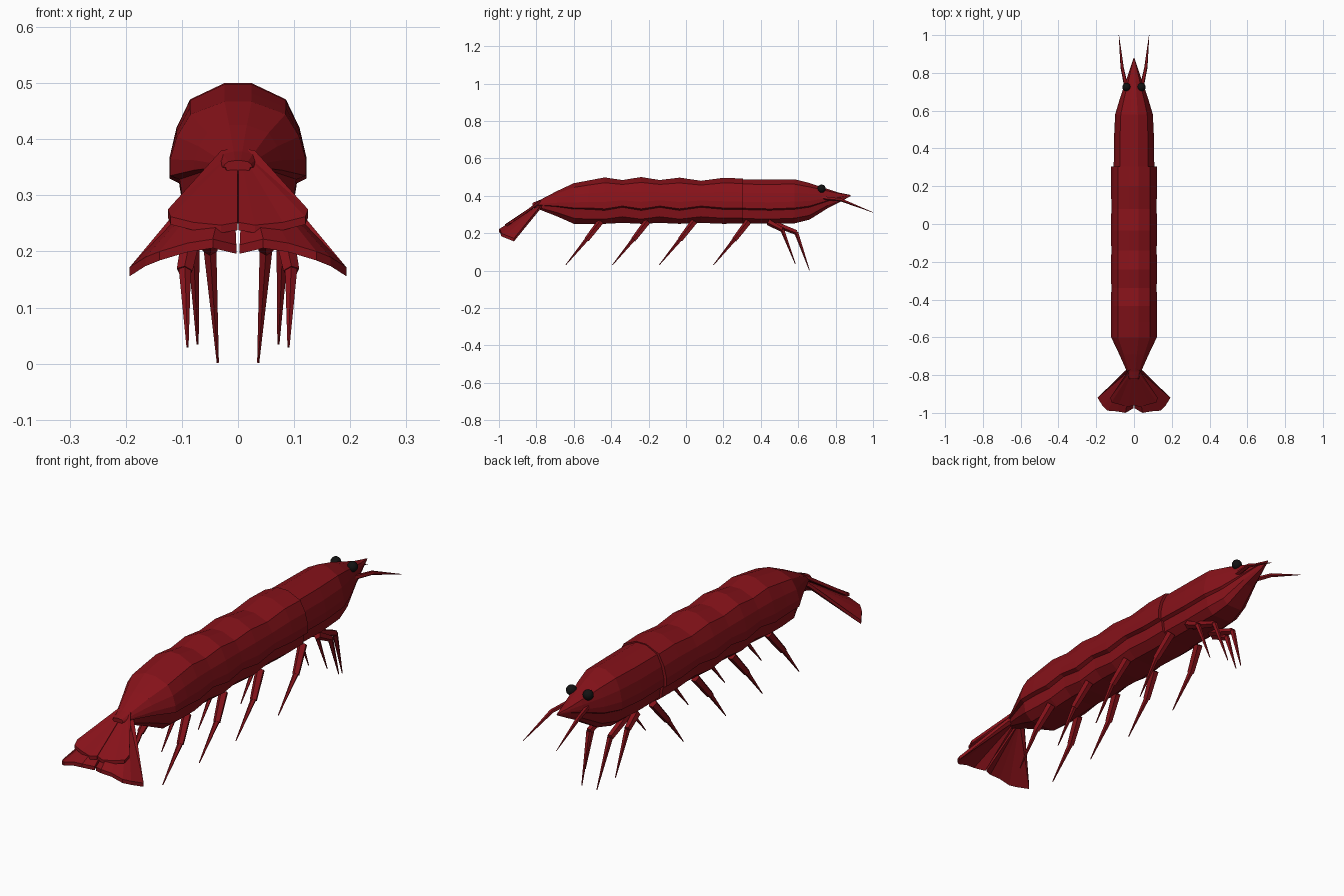
import bpy, bmesh
from mathutils import Vector

if "Cube" in bpy.data.objects:
    bpy.data.objects.remove(bpy.data.objects["Cube"])


def material(name, color):
    m = bpy.data.materials.new(name)
    m.diffuse_color = color
    m.use_nodes = True
    m.node_tree.nodes["Principled BSDF"].inputs["Base Color"].default_value = m.diffuse_color
    return m


RED = material("red_shell", (0.24, 0.006, 0.01, 1))
BLACK = material("eye_black", (0.006, 0.006, 0.006, 1))


def finish(name, bm, mat=RED):
    bmesh.ops.recalc_face_normals(bm, faces=bm.faces)
    me = bpy.data.meshes.new(name)
    bm.to_mesh(me)
    bm.free()
    me.materials.append(mat)
    ob = bpy.data.objects.new(name, me)
    bpy.context.collection.objects.link(ob)
    return ob


def loft(name, rings, mat=RED):
    """Skin a list of equal-length closed rings and cap both ends."""
    bm = bmesh.new()
    vs = [[bm.verts.new(p) for p in r] for r in rings]
    n = len(vs[0])
    for a, b in zip(vs, vs[1:]):
        for i in range(n):
            j = (i + 1) % n
            bm.faces.new((a[i], a[j], b[j], b[i]))
    bm.faces.new(vs[0])
    bm.faces.new(vs[-1])
    return finish(name, bm, mat)


def section(y, w, top, edge, low, bottom):
    """Arched shell with a stepped lower edge and a narrower belly."""
    h = top - edge
    half = [(.2 * w, top), (.7 * w, edge + .83 * h), (.9 * w, edge + .53 * h),
            (w, edge + .22 * h), (w, edge), (.86 * w, edge - .05 * h),
            (.8 * w, low), (.5 * w, bottom)]
    return [(x, y, z) for x, z in half] + [(-x, y, z) for x, z in reversed(half)]


def limb(name, points, radii, sides=5):
    """Tapered low-poly tube through points."""
    from math import cos, sin, tau
    pts = [Vector(p) for p in points]
    rings = []
    for i, p in enumerate(pts):
        d = (pts[min(i + 1, len(pts) - 1)] - pts[max(i - 1, 0)]).normalized()
        u = d.cross(Vector((1, 0, 0))).normalized()
        v = d.cross(u)
        rings.append([p + radii[i] * (cos(tau * k / sides) * u + sin(tau * k / sides) * v)
                      for k in range(sides)])
    return loft(name, rings)


def plate(name, points, thick):
    """Thin fan blade: centre ridge first, outline after, thickened downward."""
    bm = bmesh.new()
    top = [bm.verts.new(p) for p in points]
    low = [bm.verts.new((x, y, z - thick)) for x, y, z in points]
    n = len(points)
    for i in range(1, n - 1):
        bm.faces.new((top[0], top[i], top[i + 1]))
        bm.faces.new((low[0], low[i + 1], low[i]))
    for i in range(n):
        j = (i + 1) % n
        bm.faces.new((top[i], low[i], low[j], top[j]))
    return finish(name, bm)


# Segmented abdomen: y, half width, top, shell edge, belly side, bottom
abdomen = [
    (.305, .121, .492, .335, .28, .252), (.20, .121, .496, .335, .28, .25),
    (.08, .12, .48, .345, .288, .255), (-.035, .122, .497, .33, .275, .25),
    (-.14, .12, .484, .345, .288, .255), (-.24, .122, .5, .33, .275, .25),
    (-.34, .12, .484, .345, .288, .255), (-.435, .122, .498, .33, .275, .25),
    (-.52, .122, .482, .335, .275, .25), (-.60, .121, .467, .335, .28, .25),
    (-.69, .078, .425, .345, .31, .29), (-.78, .038, .378, .35, .335, .325),
    (-.82, .025, .362, .35, .343, .337)]
loft("abdomen", [section(*s) for s in abdomen])

# Head shell tapering into the rostrum
head = [(.25, .108, .488, .335, .28, .252), (.45, .106, .488, .33, .275, .252),
        (.58, .1, .488, .335, .28, .252), (.66, .076, .468, .345, .295, .272),
        (.76, .042, .435, .375, .35, .335), (.82, .022, .416, .392, .375, .365),
        (.88, .002, .404, .402, .4, .398)]
loft("head", [section(*s) for s in head])

for side, s in (("right", 1), ("left", -1)):
    # Eyes
    bm = bmesh.new()
    bmesh.ops.create_uvsphere(bm, u_segments=12, v_segments=8, radius=.022)
    bmesh.ops.translate(bm, verts=bm.verts, vec=(s * .04, .725, .438))
    eye = finish(side + "_eye", bm, BLACK)
    eye.data.shade_smooth()

    # Antennae
    limb(side + "_antenna", [(s * .04, .72, .39), (s * .063, .83, .378), (s * .08, 1.0, .311)],
         [.011, .009, .001])

    # Swimming legs, swept backwards
    for i, y in enumerate((.335, .045, -.205, -.455)):
        limb(f"{side}_swimming_leg_{i + 1}_upper",
             [(s * .075, y, .262), (s * .095, y - .075, .165)], [.019, .015])
        limb(f"{side}_swimming_leg_{i + 1}_lower",
             [(s * .095, y - .068, .175), (s * .09, y - .188, .03)], [.012, .002])

    # Front feeding legs
    for i, pts in enumerate((
            [(s * .045, .45, .26), (s * .05, .59, .205), (s * .036, .66, .002)],
            [(s * .07, .44, .26), (s * .08, .515, .22), (s * .072, .585, .035)])):
        limb(f"{side}_front_leg_{i + 1}_upper", pts[:2], [.018, .014])
        limb(f"{side}_front_leg_{i + 1}_lower", pts[1:], [.012, .002])

    # Tail fan: large outer blade under a smaller inner blade
    plate(side + "_outer_tail_blade",
          [(s * .01, -.765, .362), (s * .045, -.775, .35), (s * .193, -.92, .172),
           (s * .165, -.965, .19), (s * .14, -.988, .2), (s * .09, -.992, .215),
           (s * .045, -1, .222), (s * .003, -.975, .212)], .016)
    plate(side + "_inner_tail_blade",
          [(s * .001, -.76, .385), (s * .03, -.775, .38), (s * .125, -.92, .275),
           (s * .12, -.945, .262), (s * .08, -.955, .252), (s * .03, -.968, .247),
           (s * .001, -.96, .252)], .014)
